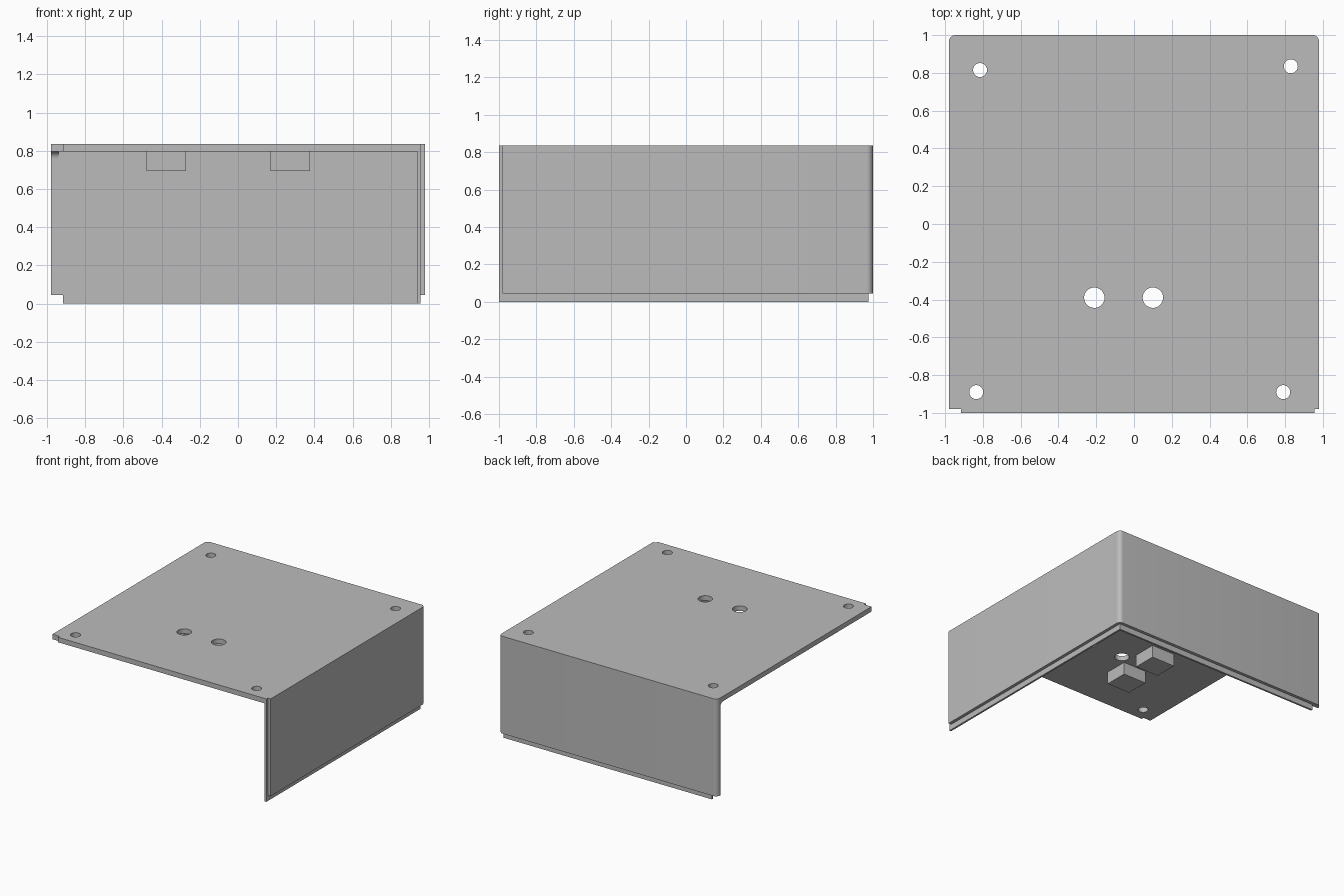
import bpy
from math import pi, sin, cos, radians
from mathutils import Vector

cube = bpy.data.objects.get("Cube")
if cube:
    bpy.data.objects.remove(cube, do_unlink=True)

grey = bpy.data.materials.new("plain_grey")
grey.use_nodes = True
GREY = (0.5, 0.5, 0.5, 1)
grey.diffuse_color = GREY
grey.node_tree.nodes["Principled BSDF"].inputs["Base Color"].default_value = GREY

THICK = 0.04
UNDER, TOP, STEP = 0.795, 0.835, 0.045


def rounded(points):
    """Outline from (x, y) or (x, y, radius) corners."""
    out = []
    for i, p in enumerate(points):
        c = Vector(p[:2])
        if len(p) == 2:
            out.append(c)
            continue
        a = (Vector(points[i - 1][:2]) - c).normalized() * p[2]
        b = (Vector(points[(i + 1) % len(points)][:2]) - c).normalized() * p[2]
        for k in range(9):
            t = k / 8 * pi / 2
            out.append(c + a * (1 - sin(t)) + b * (1 - cos(t)))
    return out


def circle(x, y, r, n=40):
    return [Vector((x + r * cos(2 * pi * k / n), y + r * sin(2 * pi * k / n))) for k in range(n)]


def rect(x0, x1, y0, y1):
    return [(x0, y0), (x1, y0), (x1, y1), (x0, y1)]


def slab(name, outline, z0, z1, holes=()):
    """Extruded flat outline, with optional holes, as a mesh."""
    cu = bpy.data.curves.new(name, 'CURVE')
    cu.dimensions, cu.fill_mode = '2D', 'BOTH'
    cu.extrude = (z1 - z0) / 2
    for loop in [rounded(outline), *holes]:
        sp = cu.splines.new('POLY')
        sp.points.add(len(loop) - 1)
        for pt, v in zip(sp.points, loop):
            pt.co = (v[0], v[1], 0, 1)
        sp.use_cyclic_u = True
    ob = bpy.data.objects.new(name, cu)
    bpy.context.collection.objects.link(ob)
    ob.location.z = (z0 + z1) / 2
    bpy.ops.object.select_all(action='DESELECT')
    ob.select_set(True)
    bpy.context.view_layer.objects.active = ob
    bpy.ops.object.convert(target='MESH')
    ob = bpy.context.object
    ob.name = name
    ob.data.materials.clear()
    ob.data.materials.append(grey)
    bpy.ops.object.shade_smooth_by_angle(angle=radians(30))
    return ob


# Top plate with front tongue, four screw holes and two larger holes
screws = [(-0.815, 0.815), (0.83, 0.835), (-0.835, -0.89), (0.79, -0.89)]
holes = [circle(x, y, 0.037) for x, y in screws]
holes += [circle(x, -0.39, 0.054) for x in (-0.21, 0.10)]
slab("top_plate",
     [(-0.98, -0.98), (-0.915, -0.98), (-0.915, -1), (0.955, -1), (0.955, -0.98),
      (0.98, -0.98), (0.98, 1, 0.035), (-0.98, 1, 0.035)],
     UNDER, TOP, holes)

# Back and side walls as one corner piece
slab("corner_walls",
     [(0.98, -0.98), (0.98, 1, 0.035), (-0.98, 1, 0.035), (-0.98, 0.96),
      (0.94, 0.96), (0.94, -0.98)],
     STEP, UNDER)

# Thin lips along the bottom and the front end of the side wall
slab("bottom_lip",
     [(0.955, -1), (0.955, 0.975), (-0.915, 0.975), (-0.915, 0.96),
      (0.94, 0.96), (0.94, -1)],
     0, STEP)
slab("front_lip", rect(0.94, 0.955, -1, -0.98), STEP, UNDER)

# Mounting blocks under the plate
for x in (-0.48, 0.17):
    for y in (-0.63, -0.30):
        slab("mounting_block", rect(x, x + 0.207, y, y + 0.19), UNDER - 0.1, UNDER)

# Small concave fillet where the wall end meets the plate
r = 0.035
fillet = slab("wall_end_fillet", [(0, 0), (-r, 0), (0, 0, r), (0, -r)], -THICK / 2, THICK / 2)
me = fillet.data
for v in me.vertices:
    v.co = (v.co.z, v.co.x, v.co.y)
fillet.location = (-0.96, 0.96, UNDER)
